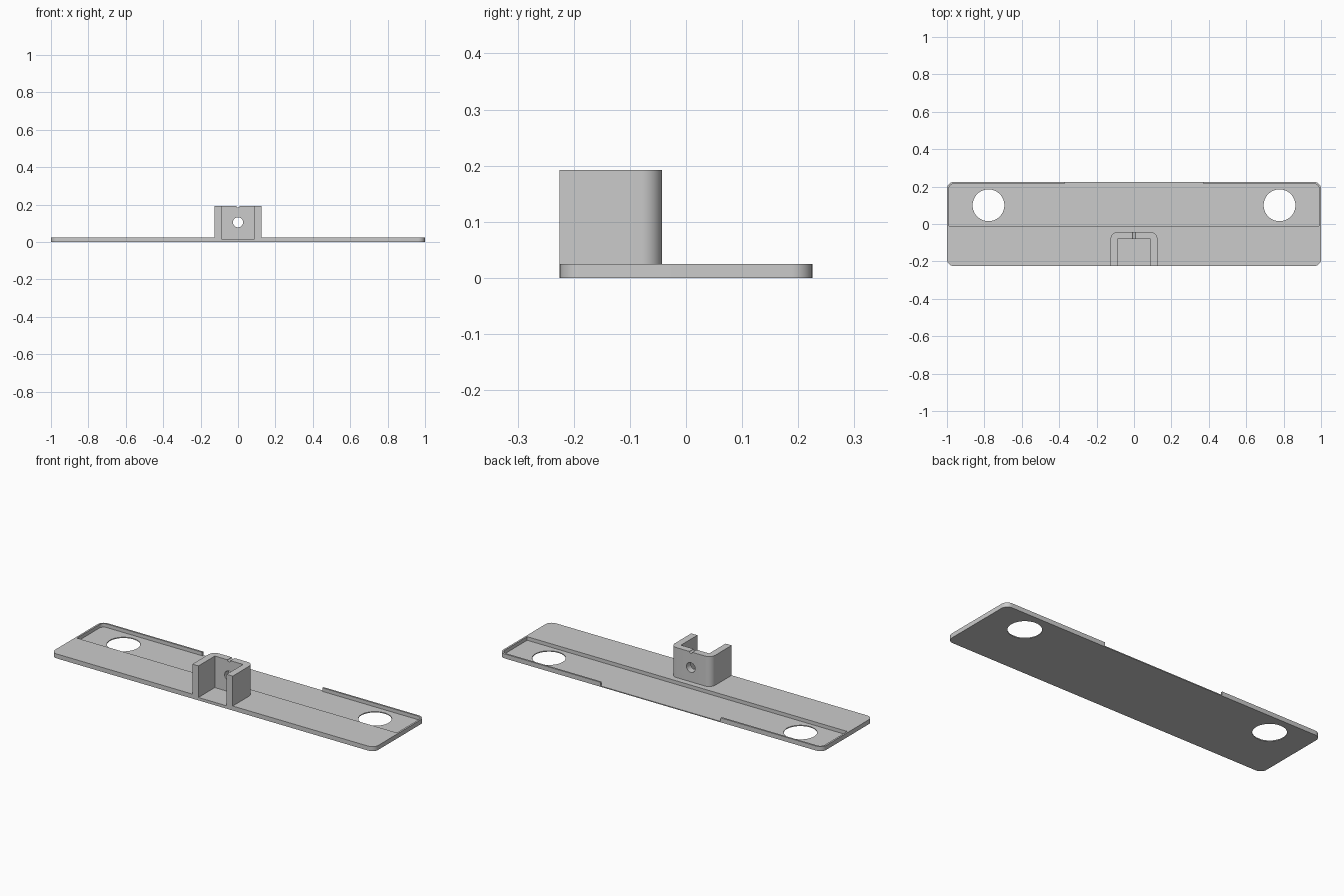
import bpy, bmesh, math

if "Cube" in bpy.data.objects:
    bpy.data.objects.remove(bpy.data.objects["Cube"])

grey = bpy.data.materials.new("plain grey")
grey.diffuse_color = (0.6, 0.6, 0.6, 1)
grey.use_nodes = True
grey.node_tree.nodes["Principled BSDF"].inputs["Base Color"].default_value = grey.diffuse_color


def arc(cx, cy, r, start, end, n=10):
    """Points on an arc, angles in degrees."""
    return [(cx + r * math.cos(math.radians(start + (end - start) * i / n)),
             cy + r * math.sin(math.radians(start + (end - start) * i / n)))
            for i in range(n + 1)]


def prism(name, pts, z0, z1):
    """Extrude a counter-clockwise outline from z0 to z1."""
    bm = bmesh.new()
    face = bm.faces.new([bm.verts.new((x, y, z0)) for x, y in pts])
    ext = bmesh.ops.extrude_face_region(bm, geom=[face])
    verts = [v for v in ext["geom"] if isinstance(v, bmesh.types.BMVert)]
    bmesh.ops.translate(bm, vec=(0, 0, z1 - z0), verts=verts)
    bmesh.ops.recalc_face_normals(bm, faces=bm.faces)
    me = bpy.data.meshes.new(name)
    bm.to_mesh(me)
    bm.free()
    ob = bpy.data.objects.new(name, me)
    bpy.context.collection.objects.link(ob)
    me.materials.append(grey)
    return ob


def box(name, x0, x1, y0, y1, z0, z1):
    return prism(name, [(x0, y0), (x1, y0), (x1, y1), (x0, y1)], z0, z1)


def disc(cx, cy, r, n=48):
    return arc(cx, cy, r, 0, 360, n)[:-1]


def rod_y(name, z, r, y0, y1):
    """Round cutter along y at x = 0."""
    ob = prism(name, disc(0, 0, r), -y1, -y0)
    ob.rotation_euler.x = math.pi / 2
    ob.location.z = z
    return ob


def carve(ob, cutters):
    """Cut the shapes out of ob, then smooth its curved walls."""
    for c in cutters:
        m = ob.modifiers.new(c.name, 'BOOLEAN')
        m.operation, m.solver, m.object = 'DIFFERENCE', 'EXACT', c
        c.hide_render = True
    bpy.ops.object.select_all(action='DESELECT')
    ob.select_set(True)
    bpy.context.view_layer.objects.active = ob
    bpy.ops.object.convert(target='MESH')
    bpy.ops.object.shade_smooth_by_angle(angle=math.radians(30))
    for c in cutters:
        bpy.data.objects.remove(c)


X, Y, T, FLOOR, R = 1.0, 0.225, 0.025, 0.005, 0.0375

# Base plate with rounded corners
plate = prism("base_plate",
              arc(X - R, Y - R, R, 0, 90) + arc(R - X, Y - R, R, 90, 180)
              + arc(R - X, R - Y, R, 180, 270) + arc(X - R, R - Y, R, 270, 360),
              0, T)

# Rear recess with thin rim, gap in the rear rim, round holes, bracket pocket floor
rim = 0.01
recess = prism("recess_cutter",
               [(rim - X, -0.01), (X - rim, -0.01)]
               + arc(X - R, Y - R, R - rim, 0, 90)
               + arc(R - X, Y - R, R - rim, 90, 180), FLOOR, 0.1)
gap = box("rim_gap_cutter", -0.372, 0.372, 0.1, 0.3, FLOOR, 0.1)
holes = [prism("hole_cutter", disc(s * 0.778, 0.1, 0.085, 64), -0.1, 0.1)
         for s in (-1, 1)]
pocket = box("pocket_cutter", -0.0875, 0.0875, -0.3, -0.08, 0.016, 0.1)
carve(plate, [recess, gap, pocket] + holes)

# U-shaped bracket, open to the front
W, I, B, F = 0.125, 0.0875, -0.0425, -0.08
bracket = prism("bracket",
                [(I, -Y), (W, -Y)] + arc(W - R, B - R, R, 0, 90)
                + arc(R - W, B - R, R, 90, 180)
                + [(-W, -Y), (-I, -Y), (-I, F), (I, F)], T, 0.1925)

# Cross hole and small groove in the bracket's back wall
carve(bracket, [rod_y("cross_hole_cutter", 0.105, 0.027, -0.15, 0.02),
                rod_y("groove_cutter", 0.1925, 0.009, -0.15, 0.02)])
